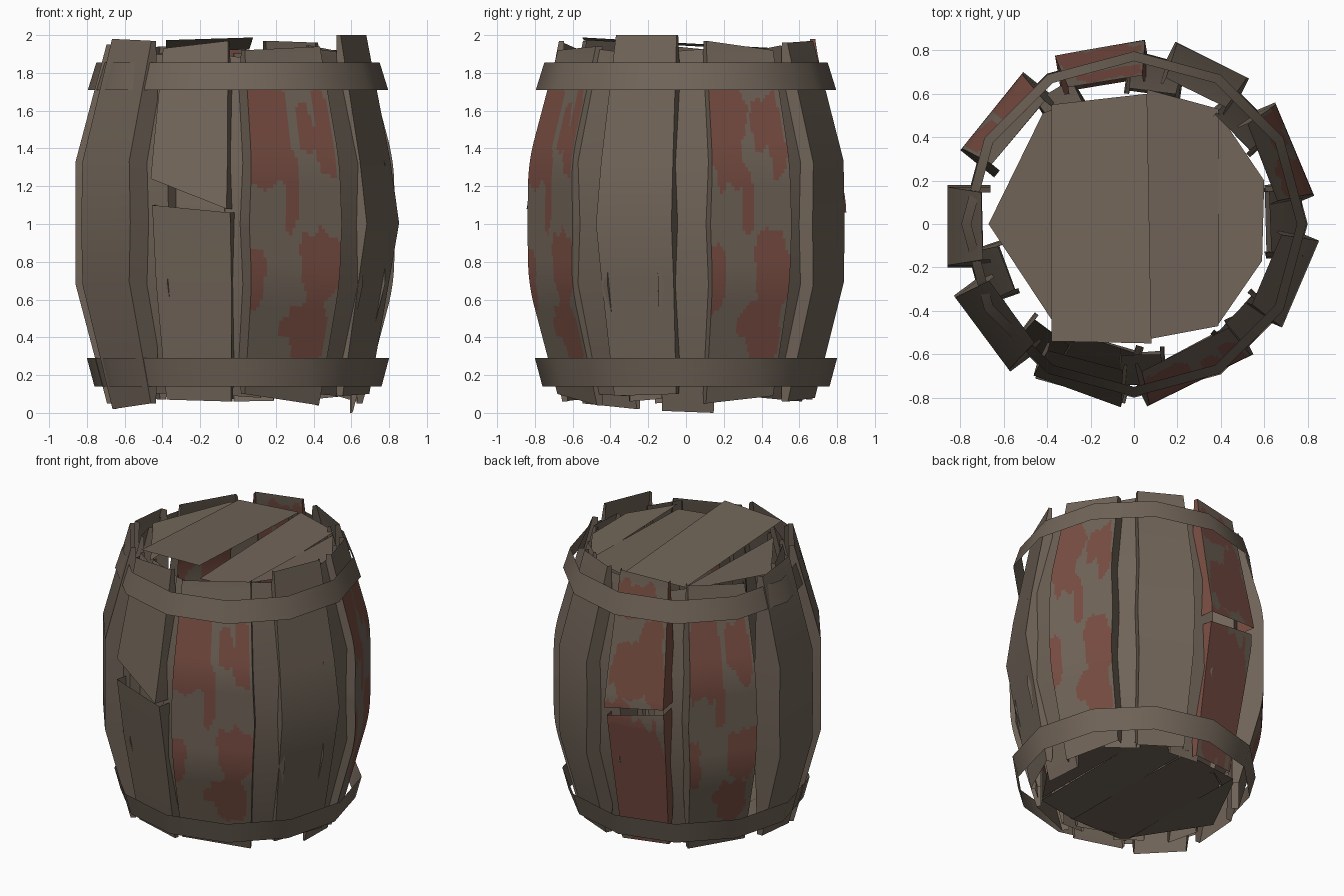
import bpy, bmesh, math, random
from mathutils import Vector, noise

if "Cube" in bpy.data.objects:
    bpy.data.objects.remove(bpy.data.objects["Cube"])
random.seed(4)


def material(name, rgb):
    m = bpy.data.materials.new(name)
    m.diffuse_color = (*rgb, 1)
    m.use_nodes = True
    m.node_tree.nodes["Principled BSDF"].inputs["Base Color"].default_value = m.diffuse_color
    return m


WOOD = material("weathered_wood", (0.163, 0.128, 0.098))
RED = material("worn_red_paint", (0.19, 0.075, 0.055))


def finish(bm, name, mats, smooth=True):
    me = bpy.data.meshes.new(name)
    bm.to_mesh(me)
    bm.free()
    for m in mats:
        me.materials.append(m)
    ob = bpy.data.objects.new(name, me)
    bpy.context.collection.objects.link(ob)
    if smooth:
        bpy.ops.object.select_all(action='DESELECT')
        ob.select_set(True)
        bpy.context.view_layer.objects.active = ob
        bpy.ops.object.shade_smooth_by_angle(angle=math.radians(35))
    return ob


def lerp_table(table, z):
    for (a, va), (b, vb) in zip(table, table[1:]):
        if z <= b:
            return va + (vb - va) * (z - a) / (b - a)
    return table[-1][1]


BULGE = [(0, -0.18), (0.68, 0), (1.33, 0), (2.01, -0.18)]
PEAK = [(0, -0.18), (1.05, 0), (2.01, -0.18)]
INNER = [(0, -0.17), (0.68, 0), (1.33, 0), (2.01, -0.17)]
WIDTH = [(0, 0.8), (0.68, 0.95), (1.0, 1.0), (1.33, 0.95), (2.01, 0.8)]
# paint patches: across, height, radius across, radius in height
BLOBS = [(0.2, 1.49, 0.29, 0.29), (0.46, 1.15, 0.07, 0.2), (0.66, 1.52, 0.09, 0.14),
         (0.86, 1.48, 0.11, 0.22), (0.78, 0.76, 0.22, 0.2), (0.7, 0.43, 0.22, 0.17),
         (0.06, 0.72, 0.1, 0.17), (0.42, 0.46, 0.05, 0.05)]
BROKEN = [(0.5, 0.5, 0.6, 0.47), (0.2, 0.92, 0.25, 0.2), (0.4, 1.33, 0.33, 0.17),
          (0.75, 1.5, 0.2, 0.2), (0.4, 1.8, 0.4, 0.12), (0.85, 1.25, 0.2, 0.15)]


def painted(u, z, seed, blobs):
    n = noise.noise((u * 6, z * 5, seed)) * 0.35 + noise.noise((u * 11, z * 7, seed + 5)) * 0.2
    return any(1 - (abs((u - a) / c) ** 3 + abs((z - b) / d) ** 3) ** (1 / 3) + n > 0
               for a, b, c, d in blobs)


def stave(name, p, q, low, high, red=False, prof=BULGE, back=0.2, blobs=BLOBS, red_sides=False):
    """Open board: bowed outer face plus two side flanges with straight inner edges.
    p, q: outer corners seen from above; low, high: end heights at p and q."""
    p, q = Vector(p), Vector(q)
    mid, half = (p + q) / 2, (q - p) / 2
    nrm = Vector((half.y, -half.x)).normalized()
    z0, z1 = min(low), max(high)
    nu = 28 if red else 1
    cuts = [i / 90 for i in range(91)] if red else \
        [0] + [(k - z0) / (z1 - z0) for k in (0.68, 1.0, 1.33) if z0 + .1 < k < z1 - .1] + [1]
    bm = bmesh.new()
    out, inn = [], []
    seed = p.x * 13 + p.y * 7
    soft = 0.1 if red else 0
    for t in cuts:
        row, side = [], []
        for i in range(nu + 1):
            u = i / nu
            a = low[0] + (low[1] - low[0]) * u
            b = high[0] + (high[1] - high[0]) * u
            z = a + (b - a) * t
            drop = sum(lerp_table(prof, z + k * soft) for k in (-1, -0.5, 0, 0.5, 1)) / 5
            c = mid + half * lerp_table(WIDTH, z) * (2 * u - 1)
            o = c + nrm * drop
            row.append(bm.verts.new((o.x, o.y, z)))
            if i in (0, nu):
                d = c + nrm * min(-back, drop - 0.01)
                side.append(bm.verts.new((d.x, d.y, z)))
        out.append(row)
        inn.append(side)
    for j in range(len(cuts) - 1):
        lo, hi, li, hh = out[j], out[j + 1], inn[j], inn[j + 1]
        for i in range(nu):
            f = bm.faces.new((lo[i], lo[i + 1], hi[i + 1], hi[i]))
            if red:
                z = f.calc_center_median().z
                f.material_index = int(painted((i + 0.5) / nu, z, seed, blobs))
        for f in (bm.faces.new((lo[0], hi[0], hh[0], li[0])),
                  bm.faces.new((lo[-1], li[1], hh[1], hi[-1]))):
            f.material_index = int(red_sides)
    finish(bm, name, [WOOD, RED] if red else [WOOD])


# outer staves, anticlockwise corners
stave("stave_left", (-0.86, 0.18), (-0.86, -0.2), (0.08, 0.05), (1.92, 1.95))
stave("stave_back_left", (-0.51, 0.7), (-0.8, 0.34), (0.07, 0.1), (1.94, 1.91), True)
stave("stave_back_right", (0.53, 0.67), (0.19, 0.84), (0.06, 0.08), (1.96, 1.97))
stave("stave_right_back", (0.83, 0.13), (0.65, 0.56), (0.05, 0.09), (1.97, 1.92), True)
stave("stave_right_front", (0.69, -0.48), (0.86, -0.08), (0.09, 0.1), (2.0, 2.0), prof=PEAK)
stave("stave_front_right", (0.06, -0.84), (0.55, -0.6), (0.1, 0.04), (1.92, 1.94), True)
stave("stave_front_left", (-0.83, -0.33), (-0.57, -0.68), (0.02, 0.05), (1.98, 1.97))

# snapped staves, each in two pieces
stave("snapped_front_upper", (-0.48, -0.73), (-0.06, -0.85), (1.24, 1.08), (1.93, 1.97), prof=PEAK)
stave("snapped_front_lower", (-0.46, -0.72), (-0.04, -0.83), (0.07, 0.06), (1.1, 1.06), prof=PEAK)
stave("snapped_back_upper", (0.05, 0.86), (-0.37, 0.79), (1.06, 1.12), (1.98, 1.96), True,
      PEAK, blobs=BROKEN, red_sides=True)
stave("snapped_back_lower", (0.04, 0.84), (-0.36, 0.77), (0.07, 0.09), (1.0, 1.08), True,
      PEAK, blobs=BROKEN, red_sides=True)

# inner staves filling the gaps: direction, radius, width, end heights
for k, (deg, r, w, zb, zt) in enumerate([
        (1, 0.775, 0.34, 0.0, 1.92), (43, 0.77, 0.28, 0.07, 1.93), (82, 0.76, 0.26, 0.06, 1.9),
        (121, 0.72, 0.2, 0.08, 1.86), (-161, 0.77, 0.26, 0.06, 1.92), (-127, 0.77, 0.24, 0.1, 1.9),
        (-107, 0.70, 0.42, 0.1, 1.88), (-87, 0.74, 0.22, 0.08, 1.88), (-42, 0.77, 0.28, 0.09, 1.92)]):
    a = math.radians(deg)
    n, t = Vector((math.cos(a), math.sin(a))), Vector((-math.sin(a), math.cos(a)))
    s = random.uniform(-0.02, 0.02)
    stave(f"inner_stave_{k}", n * r - t * w / 2, n * r + t * w / 2,
          (zb + abs(s), zb), (zt + s, zt - s), prof=INNER, back=0.17)


# hoops: twelve-sided flared bands
def hoop(name, z0, r0, z1, r1):
    bm = bmesh.new()
    rings = []
    for i in range(12):
        a = i * math.pi / 6
        rings.append([bm.verts.new((r * math.cos(a), r * math.sin(a), z))
                      for r, z in ((r0, z0), (r1, z1))])
    for i in range(12):
        a, b = rings[i], rings[(i + 1) % 12]
        bm.faces.new((a[0], b[0], b[1], a[1]))
    finish(bm, name, [WOOD])


hoop("upper_hoop", 1.71, 0.795, 1.855, 0.75)
hoop("lower_hoop", 0.14, 0.76, 0.29, 0.8)

# lid and base boards: outline, height, tilt along x and y
PLANKS = [([(-0.67, 0), (-0.36, -0.47), (-0.37, 0.53), (-0.42, 0.51)], 1.9, 0.03, 0.03),
          ([(-0.38, -0.54), (0.08, -0.55), (0.06, 0.6), (-0.38, 0.55)], 1.955, 0.03, -0.055),
          ([(0.07, -0.53), (0.39, -0.47), (0.39, 0.53), (0.06, 0.62)], 1.9, -0.03, 0.025),
          ([(0.39, -0.46), (0.59, -0.17), (0.6, 0.2), (0.39, 0.51)], 1.89, 0.02, -0.03)]
for k, (pts, z, sx, sy) in enumerate(PLANKS):
    for name, base, tilt in (("lid_plank", z, 1), ("base_plank", 0.11, 0.3)):
        bm = bmesh.new()
        loop = pts if name == "lid_plank" else pts[::-1]
        bm.faces.new([bm.verts.new((x, y, base + tilt * (sx * x + sy * y))) for x, y in loop])
        finish(bm, f"{name}_{k}", [WOOD], False)
